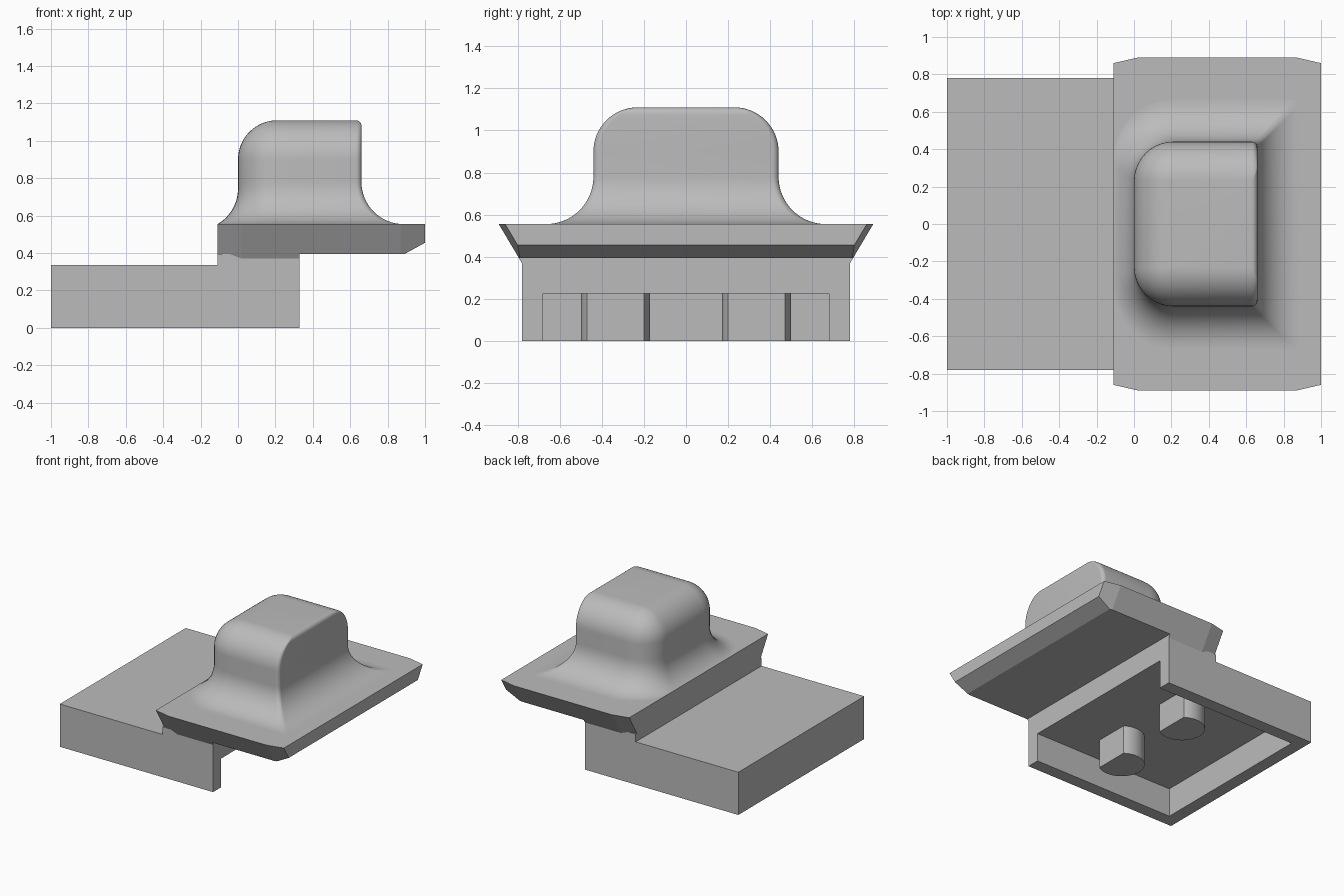
import bpy, bmesh
from math import sin, cos, pi, sqrt, radians

if "Cube" in bpy.data.objects:
    bpy.data.objects.remove(bpy.data.objects["Cube"], do_unlink=True)

GREY = (0.5, 0.5, 0.5, 1)
grey = bpy.data.materials.new("plain_grey")
grey.use_nodes = True
grey.diffuse_color = GREY
grey.node_tree.nodes["Principled BSDF"].inputs["Base Color"].default_value = GREY


def finish(bm, name):
    bmesh.ops.recalc_face_normals(bm, faces=bm.faces)
    mesh = bpy.data.meshes.new(name)
    bm.to_mesh(mesh)
    bm.free()
    mesh.materials.append(grey)
    obj = bpy.data.objects.new(name, mesh)
    bpy.context.collection.objects.link(obj)
    return obj


def loft(name, rings):
    """Skin equal-length rings of points and cap both ends."""
    bm = bmesh.new()
    loops = [[bm.verts.new(p) for p in ring] for ring in rings]
    n = len(loops[0])
    for a, b in zip(loops, loops[1:]):
        for i in range(n):
            j = (i + 1) % n
            bm.faces.new((a[i], a[j], b[j], b[i]))
    bm.faces.new(loops[0])
    bm.faces.new(loops[-1])
    return finish(bm, name)


def hull(name, half):
    """Convex solid from points on one side, mirrored across y = 0."""
    bm = bmesh.new()
    verts = [bm.verts.new((x, s * y, z)) for x, y, z in half for s in (-1, 1)]
    out = bmesh.ops.convex_hull(bm, input=verts)
    bmesh.ops.delete(bm, geom=out["geom_interior"], context="VERTS")
    bmesh.ops.dissolve_limit(bm, angle_limit=radians(1), verts=bm.verts, edges=bm.edges)
    return finish(bm, name)


def smooth(obj, angle):
    bpy.ops.object.select_all(action="DESELECT")
    obj.select_set(True)
    bpy.context.view_layer.objects.active = obj
    bpy.ops.object.shade_smooth_by_angle(angle=radians(angle))


# Stepped base, hollowed from below and open at the +x end
step = [(-1, 0), (0.33, 0), (0.33, 0.395), (-0.11, 0.395), (-0.11, 0.335), (-1, 0.335)]
base = loft("base", [[(x, y, z) for x, z in step] for y in (-0.78, 0.78)])
cutter = hull("pocket_cutter", [(x, 0.68, z) for x in (-0.9, 0.6) for z in (-0.2, 0.225)])
cutter.hide_render = True
cut = base.modifiers.new("pocket", "BOOLEAN")
cut.operation = "DIFFERENCE"
cut.solver = "EXACT"
cut.object = cutter
bpy.context.view_layer.objects.active = base
bpy.ops.object.modifier_apply(modifier=cut.name)
bpy.data.objects.remove(cutter, do_unlink=True)

# Two D-shaped pegs under the base, flat side towards the opening
R, HALF = 0.165, radians(55)
arc = [HALF + (2 * pi - 2 * HALF) * i / 32 for i in range(33)]
for side, y in (("right", -0.335), ("left", 0.335)):
    peg = loft(side + "_peg", [[(-0.165 + R * cos(a), y + R * sin(a), z) for a in arc]
                               for z in (0, 0.235)])
    smooth(peg, 30)

# Overhanging plate with undercut sides and a bevelled lower front edge
TOP, LIP, LOW = 0.555, 0.455, 0.395
plate = hull("plate", [
    (-0.11, 0.86, TOP), (0.02, 0.89, TOP), (0.87, 0.89, TOP), (1, 0.86, TOP),
    (1, 0.80, LIP), (0.89, 0.79, LOW), (0.87, 0.795, LOW),
    (0.02, 0.795, LOW), (-0.11, 0.765, LOW)])

# Small flare joining the plate sides to the base
hull("plate_root", [(-0.11, 0.765, LOW), (0.02, 0.78, 0.37), (0.33, 0.78, 0.37),
                    (0.33, 0.795, LOW), (0.02, 0.795, LOW)])


# Knob: rounded rectangles stacked from the flared foot to the rounded top
def fillet(h, r):
    """Sideways offset of a quarter-round of radius r at distance h along it."""
    return r - sqrt(max(r * r - h * h, 0)) if h > 0 else 0


def knob_ring(z):
    foot, back_foot = fillet(0.78 - z, 0.225), fillet(0.745 - z, 0.22)
    crown, front_crown = fillet(z - 0.90, 0.21), fillet(z - 1.08, 0.03)
    x0, x1 = crown - back_foot, 0.66 + foot - front_crown
    y = 0.44 + foot - crown
    rb = max(0.21 + back_foot - crown, 0.002)
    rf = 0.03 - 0.9 * front_crown
    corners = [(x1, y, rf, 1, 1), (x0, y, rb, -1, 1), (x0, -y, rb, -1, -1), (x1, -y, rf, 1, -1)]
    ring = []
    for q, (cx, cy, r, sx, sy) in enumerate(corners):
        for i in range(11):
            a = pi / 2 * (q + i / 10)
            ring.append((cx - sx * r + r * cos(a), cy - sy * r + r * sin(a), z))
    return ring


N = 16
levels = [0.78 - 0.225 * cos(pi / 2 * i / N) for i in range(N + 1)]
levels += [0.90 + 0.21 * sin(pi / 2 * i / N) for i in range(N + 1)]
knob = loft("knob", [knob_ring(z) for z in levels])
smooth(knob, 35)
